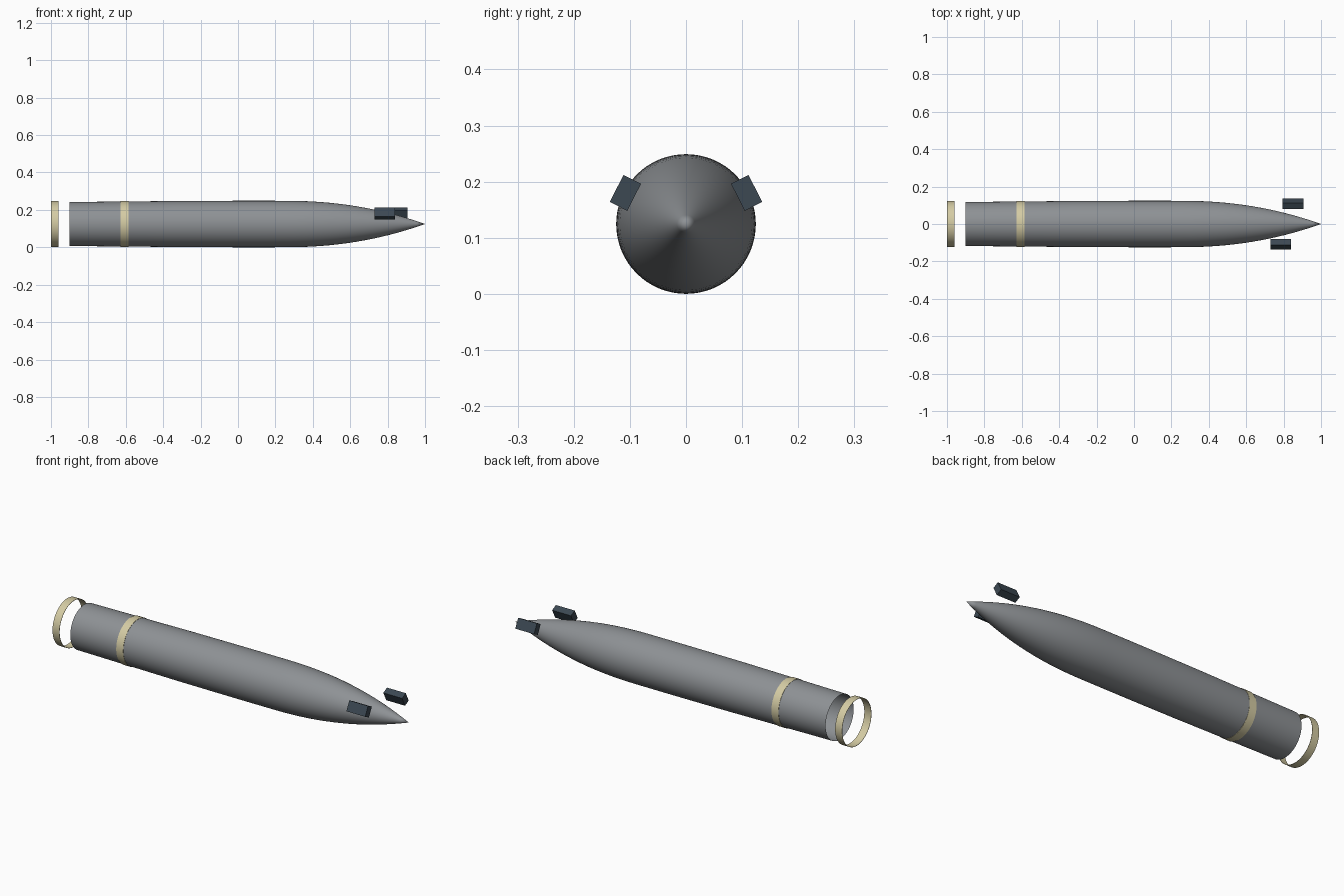
import bpy, bmesh, math
from mathutils import Matrix, Vector

if "Cube" in bpy.data.objects:
    bpy.data.objects.remove(bpy.data.objects["Cube"])

AXIS_Z = 0.1245   # height of the long axis
SIDES = 64


def material(name, rgb):
    m = bpy.data.materials.new(name)
    m.diffuse_color = (*rgb, 1)
    m.use_nodes = True
    m.node_tree.nodes["Principled BSDF"].inputs["Base Color"].default_value = m.diffuse_color
    return m


GREY = material("steel grey", (0.27, 0.285, 0.30))
TAN = material("pale brass", (0.66, 0.60, 0.37))
SLATE = material("dark slate", (0.045, 0.065, 0.085))


def finish(bm, name, mat, smooth=True):
    bmesh.ops.recalc_face_normals(bm, faces=bm.faces)
    mesh = bpy.data.meshes.new(name)
    bm.to_mesh(mesh)
    bm.free()
    mesh.materials.append(mat)
    ob = bpy.data.objects.new(name, mesh)
    bpy.context.collection.objects.link(ob)
    if smooth:
        bpy.ops.object.select_all(action='DESELECT')
        ob.select_set(True)
        bpy.context.view_layer.objects.active = ob
        bpy.ops.object.shade_smooth_by_angle(angle=math.radians(35))
    return ob


def lathe(name, profile, mat, closed=False):
    """Spin (x, radius) points around the long axis."""
    bm = bmesh.new()
    verts = [bm.verts.new((x, 0, AXIS_Z + r)) for x, r in profile]
    pairs = list(zip(verts, verts[1:]))
    if closed:
        pairs.append((verts[-1], verts[0]))
    edges = [bm.edges.new(p) for p in pairs]
    bmesh.ops.spin(bm, geom=verts + edges, cent=(0, 0, AXIS_Z), axis=(1, 0, 0),
                   angle=math.tau, steps=SIDES)
    bmesh.ops.remove_doubles(bm, verts=bm.verts, dist=1e-5)
    return finish(bm, name, mat)


# Hollow tapered body with an ogive nose
outer = [(-0.9, 0.1175), (-0.7, 0.1195), (-0.5, 0.1213), (-0.3, 0.1234),
         (-0.1, 0.1242), (0.1, 0.1245), (0.25, 0.1242)]
nose_start, nose_end = 0.25, 1.0
for i in range(1, 17):
    t = i / 16
    x = nose_start + (nose_end - nose_start) * t
    outer.append((x, 0.1242 * (1 - t ** 2.15)))
lathe("body", outer, GREY)

# Four evenly spaced bands, the last one standing free behind the body
for i in range(4):
    x = -0.98 + i * 0.373
    h, r = 0.0205, 0.1228
    lathe(f"band_{i + 1}", [(x - h, r), (x + h, r), (x + h, r - 0.0015),
                            (x - h, r - 0.0015)], TAN, closed=True)

# Two tilted blocks beside the nose, one set further forward
for side, x, name in ((-1, 0.785, "front_nose_block"), (1, 0.85, "back_nose_block")):
    bm = bmesh.new()
    bmesh.ops.create_cube(bm, size=1)
    place = (Matrix.Translation(Vector((x, side * 0.108, 0.18)))
             @ Matrix.Rotation(side * math.radians(27), 4, 'X')
             @ Matrix.Diagonal((0.11, 0.035, 0.054, 1)))
    bm.transform(place)
    finish(bm, name, SLATE, smooth=False)
